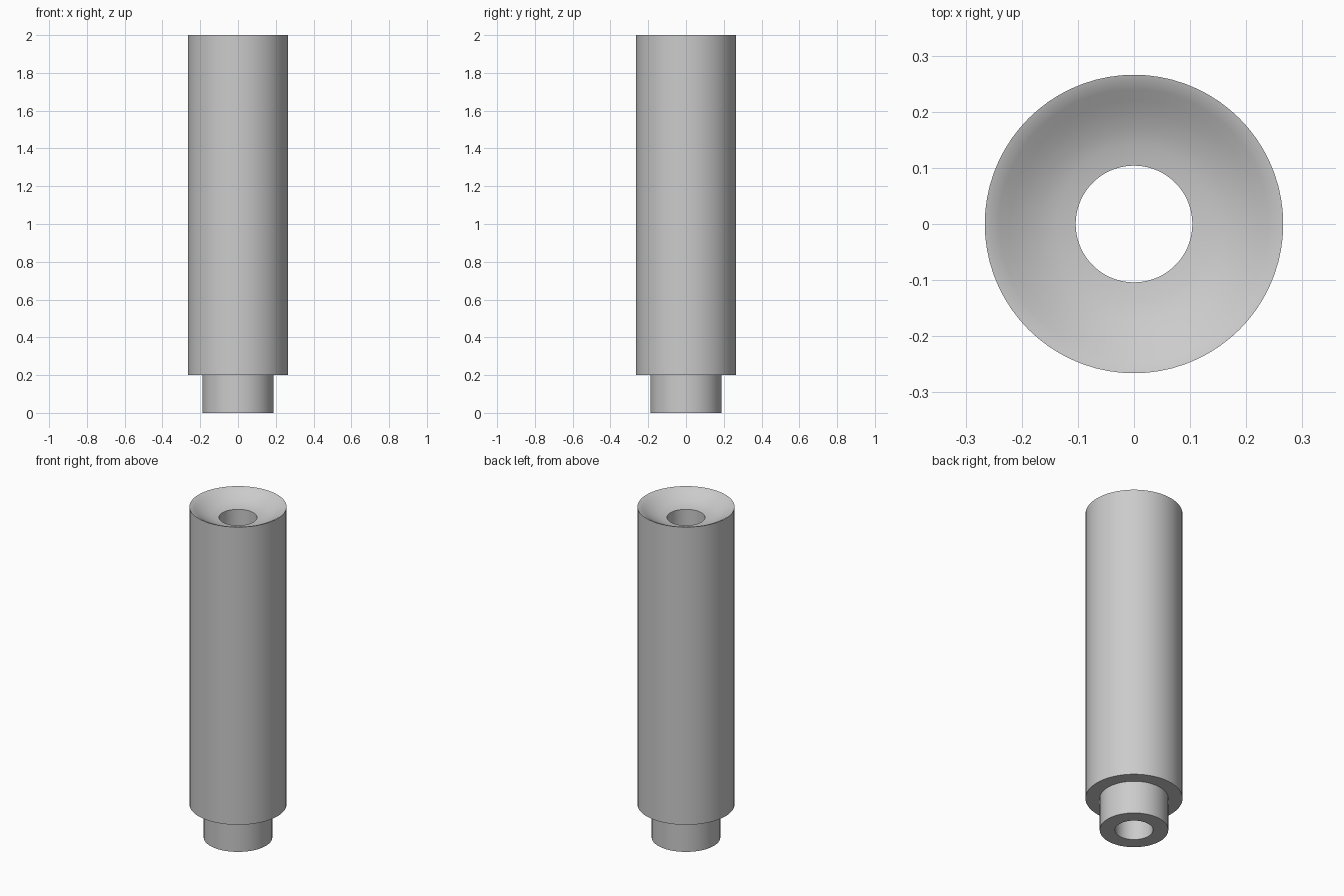
import bpy, bmesh, math

if "Cube" in bpy.data.objects:
    bpy.data.objects.remove(bpy.data.objects["Cube"])

SEG = 72

grey = bpy.data.materials.new("plain grey")
grey.diffuse_color = (0.6, 0.6, 0.6, 1)
grey.use_nodes = True
grey.node_tree.nodes["Principled BSDF"].inputs["Base Color"].default_value = grey.diffuse_color


def lathe(name, profile):
    """Spin a closed (radius, z) profile around the z axis."""
    bm = bmesh.new()
    rings = []
    for r, z in profile:
        rings.append([bm.verts.new((r * math.cos(math.tau * i / SEG),
                                    r * math.sin(math.tau * i / SEG), z))
                      for i in range(SEG)])
    for a, b in zip(rings, rings[1:] + rings[:1]):
        for i in range(SEG):
            j = (i + 1) % SEG
            bm.faces.new((a[i], a[j], b[j], b[i]))
    bmesh.ops.recalc_face_normals(bm, faces=bm.faces)
    mesh = bpy.data.meshes.new(name)
    bm.to_mesh(mesh)
    bm.free()
    mesh.materials.append(grey)
    obj = bpy.data.objects.new(name, mesh)
    bpy.context.collection.objects.link(obj)
    bpy.ops.object.select_all(action='DESELECT')
    obj.select_set(True)
    bpy.context.view_layer.objects.active = obj
    bpy.ops.object.shade_smooth_by_angle(angle=math.radians(30))
    return obj


BORE, NECK, BODY = 0.104, 0.188, 0.266

# Stepped tube: narrow neck, wide body, dished mouth with a soft lip, through bore
lathe("hollow_tube", [
    (BORE, 0), (NECK, 0), (NECK, 0.2), (BODY, 0.2), (BODY, 2.0),
    (0.255, 1.997), (0.24, 1.988), (0.22, 1.976), (0.2, 1.964),
    (0.17, 1.95), (0.14, 1.94), (BORE, 1.935),
])
